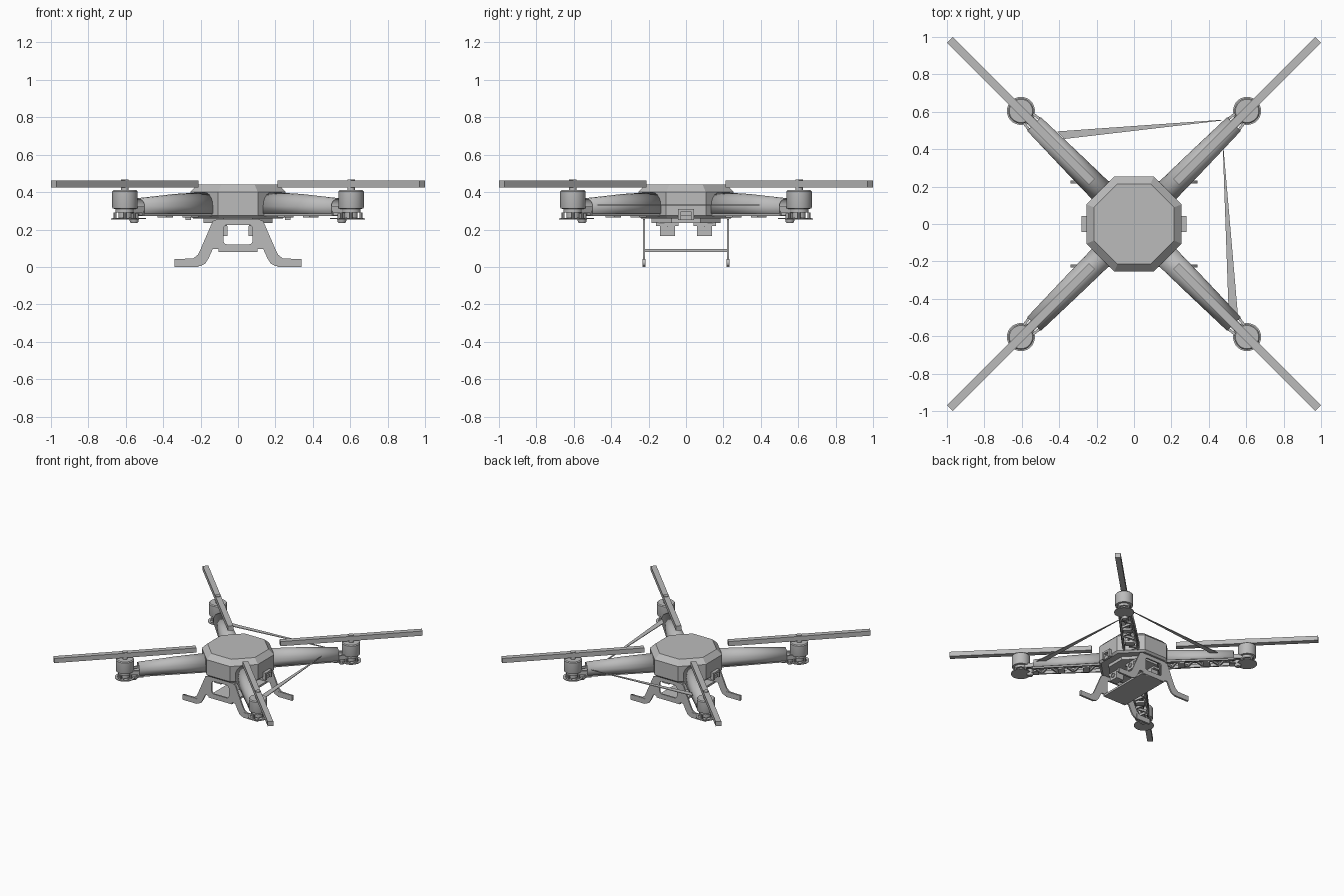
import bpy, bmesh, math
from mathutils import Matrix, Vector

if "Cube" in bpy.data.objects:
    bpy.data.objects.remove(bpy.data.objects["Cube"])

grey = bpy.data.materials.new("plain_grey")
grey.use_nodes = True
COLOUR = (0.5, 0.5, 0.5, 1)
grey.diffuse_color = COLOUR
next(n for n in grey.node_tree.nodes if n.type == 'BSDF_PRINCIPLED').inputs["Base Color"].default_value = COLOUR


def finish(name, bm, matrix=None, smooth=False):
    """Turn a bmesh into a named object."""
    bmesh.ops.recalc_face_normals(bm, faces=bm.faces)
    mesh = bpy.data.meshes.new(name)
    bm.to_mesh(mesh)
    bm.free()
    mesh.materials.append(grey)
    ob = bpy.data.objects.new(name, mesh)
    bpy.context.collection.objects.link(ob)
    if matrix:
        ob.matrix_world = matrix
    if smooth:
        bpy.ops.object.select_all(action='DESELECT')
        ob.select_set(True)
        bpy.context.view_layer.objects.active = ob
        bpy.ops.object.shade_smooth_by_angle(angle=math.radians(35))
    return ob


def box(name, low, high, matrix=None):
    """Box between two opposite corners."""
    bm = bmesh.new()
    low, high = Vector(low), Vector(high)
    bmesh.ops.create_cube(bm, size=1, matrix=Matrix.Translation((low + high) / 2) @ Matrix.Diagonal((*(high - low), 1)))
    return finish(name, bm, matrix)


def loft(name, rings, matrix=None, caps=True, smooth=False, closed=True):
    """Skin a list of equal-length point rings."""
    bm = bmesh.new()
    rows = [[bm.verts.new(p) for p in ring] for ring in rings]
    n = len(rows[0])
    for a, b in zip(rows, rows[1:]):
        for i in range(n if closed else n - 1):
            j = (i + 1) % n
            bm.faces.new((a[i], a[j], b[j], b[i]))
    if caps:
        bm.faces.new(rows[0])
        bm.faces.new(rows[-1])
    return finish(name, bm, matrix, smooth)


def turned(name, profile, x=0, y=0, sides=24, matrix=None, smooth=True, phase=0):
    """Stack of circles given as (radius, height)."""
    def ring(r, z):
        angles = [phase + math.tau * i / sides for i in range(sides)]
        return [(x + r * math.cos(a), y + r * math.sin(a), z) for a in angles]
    return loft(name, [ring(r, z) for r, z in profile], matrix, smooth=smooth)


def bar(name, a, b, width, height, matrix):
    """Flat bar joining two points."""
    a, b = Vector(a), Vector(b)
    d = b - a
    place = Matrix.Translation((a + b) / 2) @ Matrix.Rotation(math.atan2(d.y, d.x), 4, 'Z')
    h = d.length / 2
    return box(name, (-h, -width / 2, -height / 2), (h, width / 2, height / 2), matrix @ place)


# Eight-sided body with a chamfered lid
flat = 1 / math.cos(math.pi / 8)
turned("body_shell", [(0.24 * flat, 0.26), (0.255 * flat, 0.275), (0.255 * flat, 0.40), (0.215 * flat, 0.44)],
       sides=8, smooth=False, phase=math.pi / 8)
turned("body_underplate", [(0.185 * flat, 0.235), (0.185 * flat, 0.262)], sides=8, smooth=False, phase=math.pi / 8)

# Side ports and downward sensors
for s, side in ((1, "left"), (-1, "right")):
    for low, high, part in (((0.25, -0.042, 0.295), (0.28, 0.042, 0.31), "top"),
                            ((0.25, -0.042, 0.25), (0.28, -0.026, 0.296), "front"),
                            ((0.25, 0.026, 0.25), (0.28, 0.042, 0.296), "back"),
                            ((0.25, -0.03, 0.25), (0.268, 0.03, 0.275), "plug")):
        box(f"{side}_port_{part}", (s * low[0], *low[1:]), (s * high[0], *high[1:]))
    for y in (-0.1, 0.1):
        box(f"{side}_sensor", (s * 0.055, y - 0.04, 0.165), (s * 0.12, y + 0.04, 0.22))
        box(f"{side}_sensor_mount", (s * 0.06, y - 0.06, 0.218), (s * 0.115, y + 0.06, 0.237))
        turned(f"{side}_sensor_lens", [(0.018, 0), (0.018, 0.008), (0.011, 0.008), (0.011, 0.003)], sides=16,
               matrix=Matrix.Translation((s * 0.12, y, 0.2)) @ Matrix.Rotation(s * math.pi / 2, 4, 'Y'))

# Landing frames: one flat profile with a rounded window
half = [(0.11, 0.255), (0.135, 0.245), (0.2, 0.095), (0.215, 0.065), (0.24, 0.045), (0.34, 0.042), (0.34, 0.004),
        (0.2, 0.004), (0.175, 0.018), (0.158, 0.045), (0.135, 0.095), (0.105, 0.095), (0.105, 0.08)]
outline = half + [(-x, z) for x, z in reversed(half)]
window = []
for cx, cz, start in ((0.058, 0.205, 0), (-0.058, 0.205, 1), (-0.058, 0.14, 2), (0.058, 0.14, 3)):
    for k in range(4):
        a = (start + k / 3) * math.pi / 2
        window.append((cx + 0.02 * math.cos(a), cz + 0.02 * math.sin(a)))
for y, end in ((-0.225, "front"), (0.225, "back")):
    curve = bpy.data.curves.new(end + "_landing_frame", 'CURVE')
    curve.dimensions = '2D'
    curve.fill_mode = 'BOTH'
    curve.extrude = 0.006
    curve.materials.append(grey)
    for pts in (outline, window):
        spline = curve.splines.new('POLY')
        spline.points.add(len(pts) - 1)
        for p, (x, z) in zip(spline.points, pts):
            p.co = (x, z, 0, 1)
        spline.use_cyclic_u = True
    frame = bpy.data.objects.new(end + "_landing_frame", curve)
    bpy.context.collection.objects.link(frame)
    frame.matrix_world = Matrix.Translation((0, y, 0)) @ Matrix.Rotation(math.pi / 2, 4, 'X')
    bpy.ops.object.select_all(action='DESELECT')
    frame.select_set(True)
    bpy.context.view_layer.objects.active = frame
    bpy.ops.object.convert(target='MESH')
    for s in (-1, 1):
        box(end + "_foot", (s * 0.21, y - 0.008, 0), (s * 0.34, y + 0.008, 0.042))
box("payload_tray", (-0.105, -0.225, 0.08), (0.105, 0.225, 0.096))

# Four arms, each built along +x and turned onto a diagonal
for k, corner in enumerate(("back_left", "back_right", "front_right", "front_left")):
    turn = Matrix.Rotation(math.pi / 4 + k * math.pi / 2, 4, 'Z')

    # Arched cover, open underneath
    rings = []
    for r, w, top in ((0.21, 0.066, 0.402), (0.48, 0.06, 0.39), (0.755, 0.052, 0.368)):
        arch = [(r, w * math.cos(a), 0.325 + (top - 0.325) * math.sin(a))
                for a in [math.pi * i / 10 for i in range(11)]]
        rings.append([(r, w, 0.285)] + arch + [(r, -w, 0.285)])
    cover = loft(corner + "_arm_cover", rings, turn, caps=False, smooth=True, closed=False)
    cover.modifiers.new("thickness", 'SOLIDIFY').thickness = 0.006

    # Rails and zigzag bracing below the cover
    for s in (-1, 1):
        bar(corner + "_arm_rail", (0.2, s * 0.052, 0.285), (0.76, s * 0.042, 0.285), 0.012, 0.026, turn)
        bar(corner + "_motor_rail", (0.74, s * 0.042, 0.305), (0.84, s * 0.03, 0.305), 0.014, 0.034, turn)
    for i in range(9):
        x, s = 0.22 + 0.06 * i, 1 if i % 2 else -1
        bar(corner + "_arm_brace", (x, s * 0.045, 0.284), (x + 0.06, -s * 0.045, 0.284), 0.01, 0.018, turn)
    bar(corner + "_arm_spar", (0.2, 0, 0.305), (0.8, 0, 0.305), 0.03, 0.02, turn)
    for x in (0.36, 0.55):
        box(corner + "_arm_clip", (x - 0.025, -0.035, 0.265), (x + 0.025, 0.035, 0.282), turn)

    # Motor, shaft and lower ring
    m = 0.855
    turned(corner + "_motor", [(0.05, 0.29), (0.05, 0.31), (0.066, 0.312), (0.068, 0.318), (0.068, 0.403), (0.062, 0.41)],
           x=m, sides=32, matrix=turn)
    turned(corner + "_motor_shaft", [(0.02, 0.405), (0.02, 0.468)], x=m, sides=16, matrix=turn)
    turned(corner + "_motor_base", [(0.035, 0.262), (0.035, 0.292)], x=m, sides=16, matrix=turn)
    turned(corner + "_lower_ring", [(0.075, 0.254), (0.075, 0.26), (0.058, 0.26), (0.058, 0.254), (0.075, 0.254)],
           x=m, sides=32, matrix=turn)
    for i in range(3):
        a = i * math.pi / 3
        d = Vector((0.066 * math.cos(a), 0.066 * math.sin(a), 0))
        c = Vector((m, 0, 0.258))
        bar(corner + "_ring_spoke", c - d, c + d, 0.012, 0.008, turn)
    for i in range(4):
        a = math.pi / 4 + i * math.pi / 2
        turned(corner + "_ring_post", [(0.008, 0.256), (0.008, 0.292)], sides=8, matrix=turn,
               x=m + 0.052 * math.cos(a), y=0.052 * math.sin(a))
    turned(corner + "_arm_lamp", [(0.018, 0.235), (0.024, 0.245), (0.024, 0.285)], x=0.785, sides=16, matrix=turn)
    bar(corner + "_lamp_bracket", (0.72, 0, 0.258), (0.8, 0, 0.258), 0.05, 0.006, turn)

    # Straight two-ended blade
    box(corner + "_propeller", (0.318, -0.021, 0.425), (1.393, 0.021, 0.463), turn)

# Thin tapered stays between arm ends
stays = {"back_stay": [(-0.41, 0.495), (-0.37, 0.455), (0.47, 0.553), (0.468, 0.557)],
         "left_stay": [(0.505, -0.445), (0.555, -0.48), (0.479, 0.4), (0.475, 0.4)]}
for name, pts in stays.items():
    loft(name, [[(x, y, z) for x, y in pts] for z in (0.329, 0.334)])
